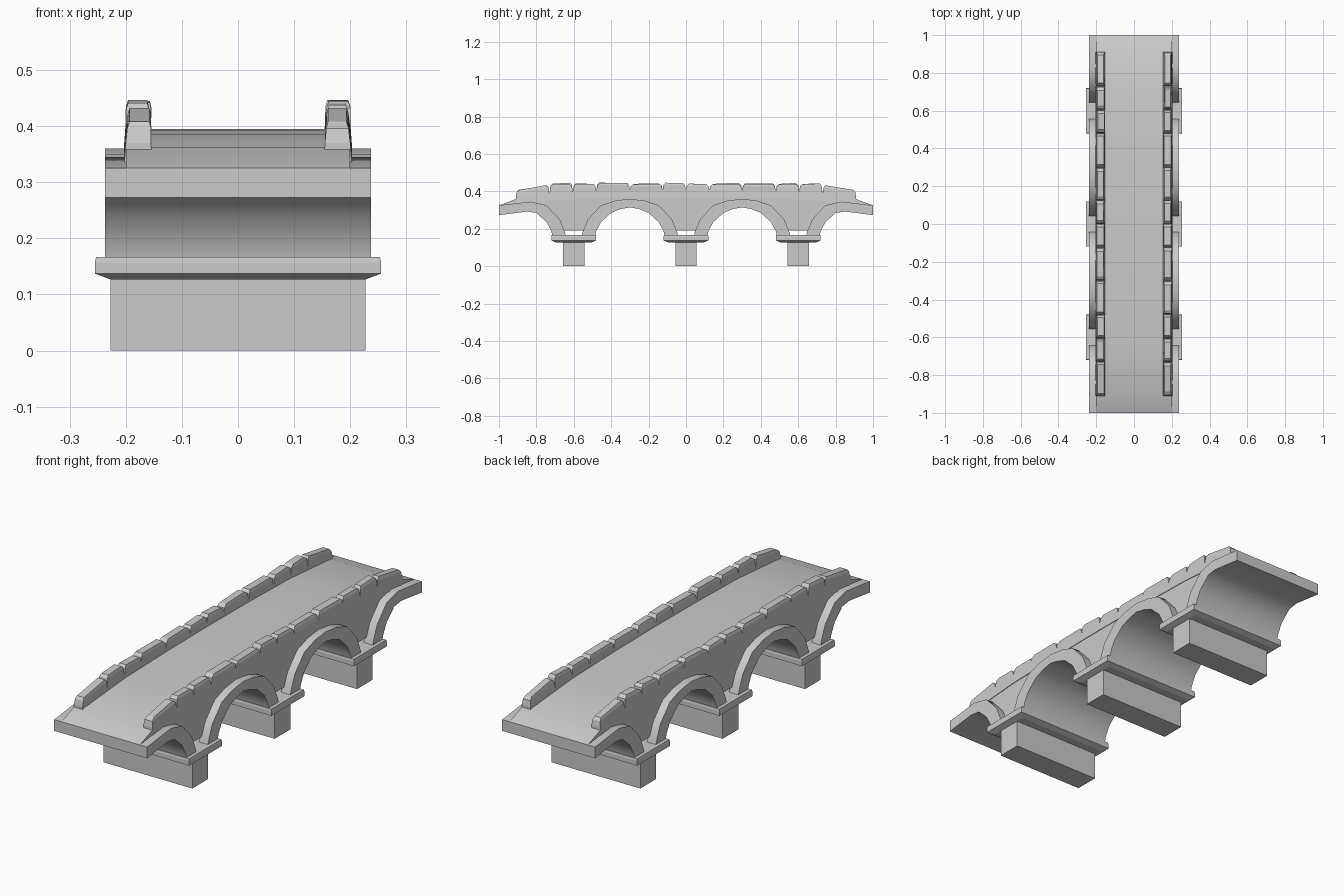
import bpy, bmesh, random

if "Cube" in bpy.data.objects:
    bpy.data.objects.remove(bpy.data.objects["Cube"])
random.seed(4)

def make(name, verts, faces, smooth=None):
    me = bpy.data.meshes.new(name)
    me.from_pydata(verts, [], faces)
    bm = bmesh.new()
    bm.from_mesh(me)
    bmesh.ops.recalc_face_normals(bm, faces=bm.faces)
    bm.to_mesh(me)
    bm.free()
    ob = bpy.data.objects.new(name, me)
    bpy.context.collection.objects.link(ob)
    if smooth:
        bpy.ops.object.select_all(action='DESELECT')
        ob.select_set(True)
        bpy.context.view_layer.objects.active = ob
        bpy.ops.object.shade_smooth_by_angle(angle=smooth)
    return ob

def loft(name, rings, closed=True, caps=True, smooth=None):
    n = len(rings[0])
    verts = [p for r in rings for p in r]
    faces = []
    for i in range(len(rings) - 1):
        for j in range(n if closed else n - 1):
            k = (j + 1) % n
            faces.append((i*n + j, i*n + k, (i+1)*n + k, (i+1)*n + j))
    if caps:
        faces += [tuple(range(n)), tuple(range((len(rings)-1)*n, len(rings)*n))]
    return make(name, verts, faces, smooth)

def rect(hx, hy, y, z):
    return [(-hx, y-hy, z), (hx, y-hy, z), (hx, y+hy, z), (-hx, y+hy, z)]

# Stone piers with chamfered caps
PIERS = (-0.6, 0, 0.6)
for y in PIERS:
    loft("pier", [rect(.227, .057, y, 0), rect(.227, .057, y, .135)])
    loft("pier_cap", [rect(.228, .095, y, .127), rect(.255, .12, y, .137),
                      rect(.255, .12, y, .157), rect(.253, .118, y, .167)])

# Arch profiles: half arches as (distance from centre, height)
OUT = [(.257, .167), (.25, .19), (.225, .25), (.155, .325), (.08, .35), (0, .36)]
INN = [(.185, .167), (.18, .187), (.155, .235), (.10, .285), (.05, .305), (0, .315)]

def arch(half, c):
    return [(c - d, z) for d, z in half] + [(c + d, z) for d, z in half[-2::-1]]

def end_arch(half, tip, s):
    pts = [(s*.9 - s*d, z) for d, z in half[:4]] + [tip]
    mid = (s*.83, .345) if half is OUT else (s*.85, .292)
    pts.insert(4, mid)
    return [(y, z) for y, z in (pts if s > 0 else pts[::-1])]

outs = [end_arch(OUT, (-1, .325), -1), arch(OUT, -.3), arch(OUT, .3), end_arch(OUT, (1, .325), 1)]
inns = [end_arch(INN, (-1, .273), -1), arch(INN, -.3), arch(INN, .3), end_arch(INN, (1, .273), 1)]

# Arch vaults with projecting rings
for o, i in zip(outs, inns):
    rings = []
    for (yo, zo), (yi, zi) in zip(o, i):
        rings.append([(-.19, yo, zo), (-.237, yo, zo), (-.237, yi, zi),
                      (.237, yi, zi), (.237, yo, zo), (.19, yo, zo)])
    loft("arch_vault", rings, closed=False, smooth=.7)

# Roadway and side walls
HALF_DECK = [(-1, .325), (-.9, .362), (-.6, .386), (-.3, .393), (0, .395)]
DECK = HALF_DECK + [(-y, z) for y, z in HALF_DECK[-2::-1]]

def deck_z(y):
    for (a, za), (b, zb) in zip(DECK, DECK[1:]):
        if a <= y <= b:
            return za + (zb - za) * (y - a) / (b - a)

loft("roadway", [[(-.2, y, z), (.2, y, z)] for y, z in DECK], closed=False, caps=False, smooth=.6)
bottom = outs[0][1:-1] + outs[1][1:-1] + outs[2][1:-1] + outs[3][1:-1]
outline = DECK + bottom[::-1]
for s in (-1, 1):
    make("side_wall", [(s*.2, y, z) for y, z in outline], [tuple(range(len(outline)))])
# Undersides of the walls over each pier
for y in PIERS:
    for s in (-1, 1):
        make("wall_foot", [(s*.2, y-.05, .19), (s*.17, y-.05, .19),
                           (s*.17, y+.05, .19), (s*.2, y+.05, .19)], [(0, 1, 2, 3)])

# Parapet stones
JOINTS = [-.91, -.73, -.605, -.48, -.3, -.125, 0, .125, .3, .48, .605, .73, .91]
for s in (-1, 1):
    for a, b in zip(JOINTS, JOINTS[1:]):
        r = lambda k: random.uniform(-k, k)
        ta, tb = .442 + r(.005), .442 + r(.005)
        if a == JOINTS[0]:
            ta, tb = .408, .432
        if b == JOINTS[-1]:
            ta, tb = .432, .408
        xo, xi = .194 + r(.003), .160 + r(.003)
        e = .018 + r(.005)
        za, zb = deck_z(a), deck_z(b)

        def ring(o, i, ya, yb, h1, h2):
            return [(s*i, ya, h1), (s*o, ya, h1), (s*o, yb, h2), (s*i, yb, h2)]
        loft("parapet_stone", [
            ring(.203, .153, a, b, za - .028, zb - .028),
            ring(.2, .155, a, b, za + .012, zb + .012),
            ring(xo + .004, xi - .003, a + .005, b - .005, ta - .012, tb - .012),
            ring(xo, xi, a + e, b - e, ta, tb)])
